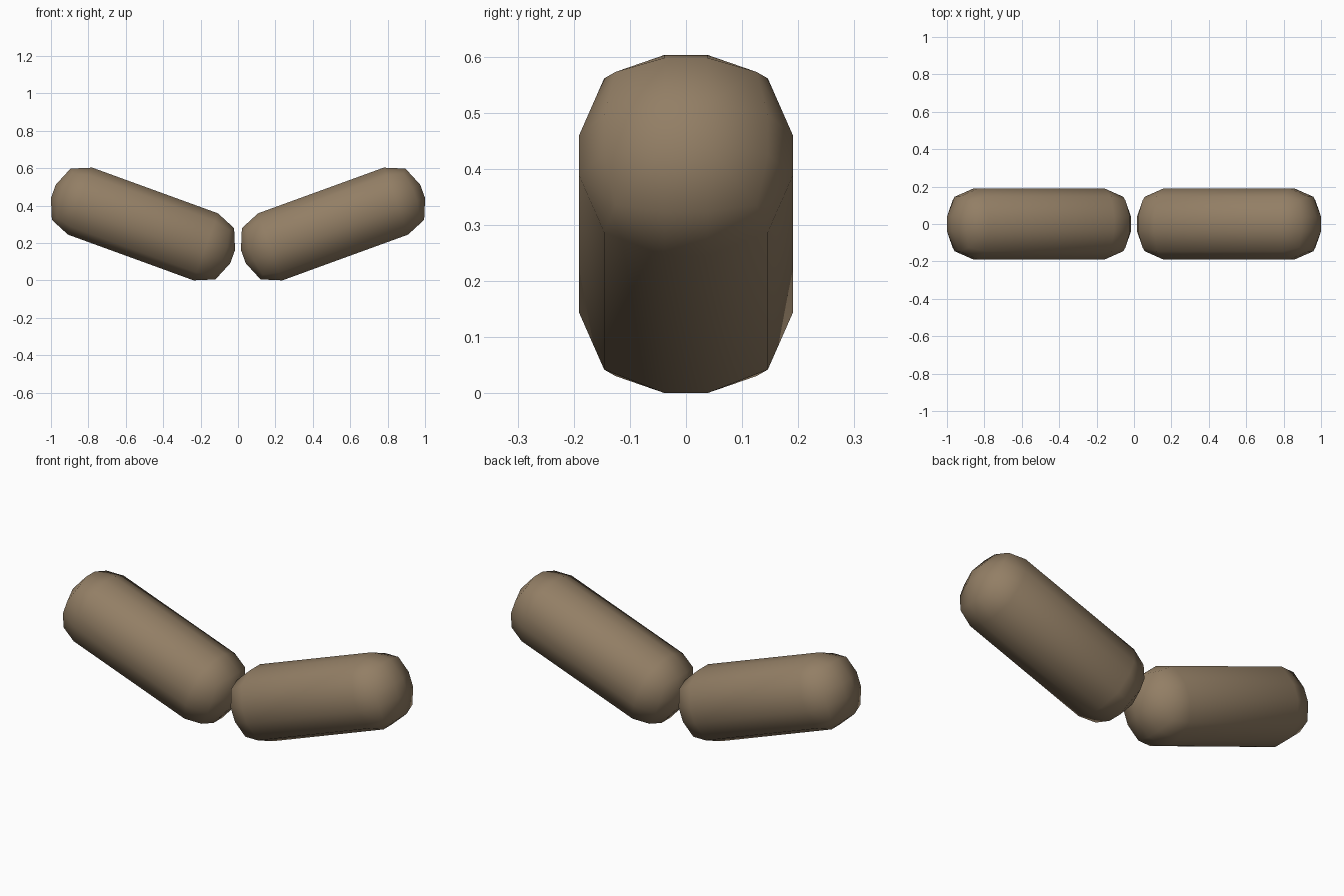
import bpy
from math import radians

if "Cube" in bpy.data.objects:
    bpy.data.objects.remove(bpy.data.objects["Cube"])

TILT = radians(20)
HALF_LENGTH, HALF_WIDTH = 0.51, 0.1905

mat = bpy.data.materials.new("brown")
mat.diffuse_color = (0.29, 0.21, 0.13, 1)
mat.use_nodes = True
mat.node_tree.nodes["Principled BSDF"].inputs["Base Color"].default_value = mat.diffuse_color


def rounded_bar(name, side):
    # Box with heavily rounded edges, rising outward from the middle
    bpy.ops.mesh.primitive_cube_add(size=2)
    bar = bpy.context.object
    bar.name = name
    bar.scale = (HALF_LENGTH, HALF_WIDTH, HALF_WIDTH)
    bpy.ops.object.transform_apply(location=False, rotation=False, scale=True)
    bevel = bar.modifiers.new("rounding", 'BEVEL')
    bevel.width = 0.8 * HALF_WIDTH
    bevel.segments = 2
    bevel.limit_method = 'NONE'
    bpy.ops.object.modifier_apply(modifier=bevel.name)
    bpy.ops.object.shade_smooth()
    bar.location = (side * 0.508, 0, 0.3015)
    bar.rotation_euler = (0, -side * TILT, 0)
    bar.data.materials.append(mat)


rounded_bar("left_bar", -1)
rounded_bar("right_bar", 1)
